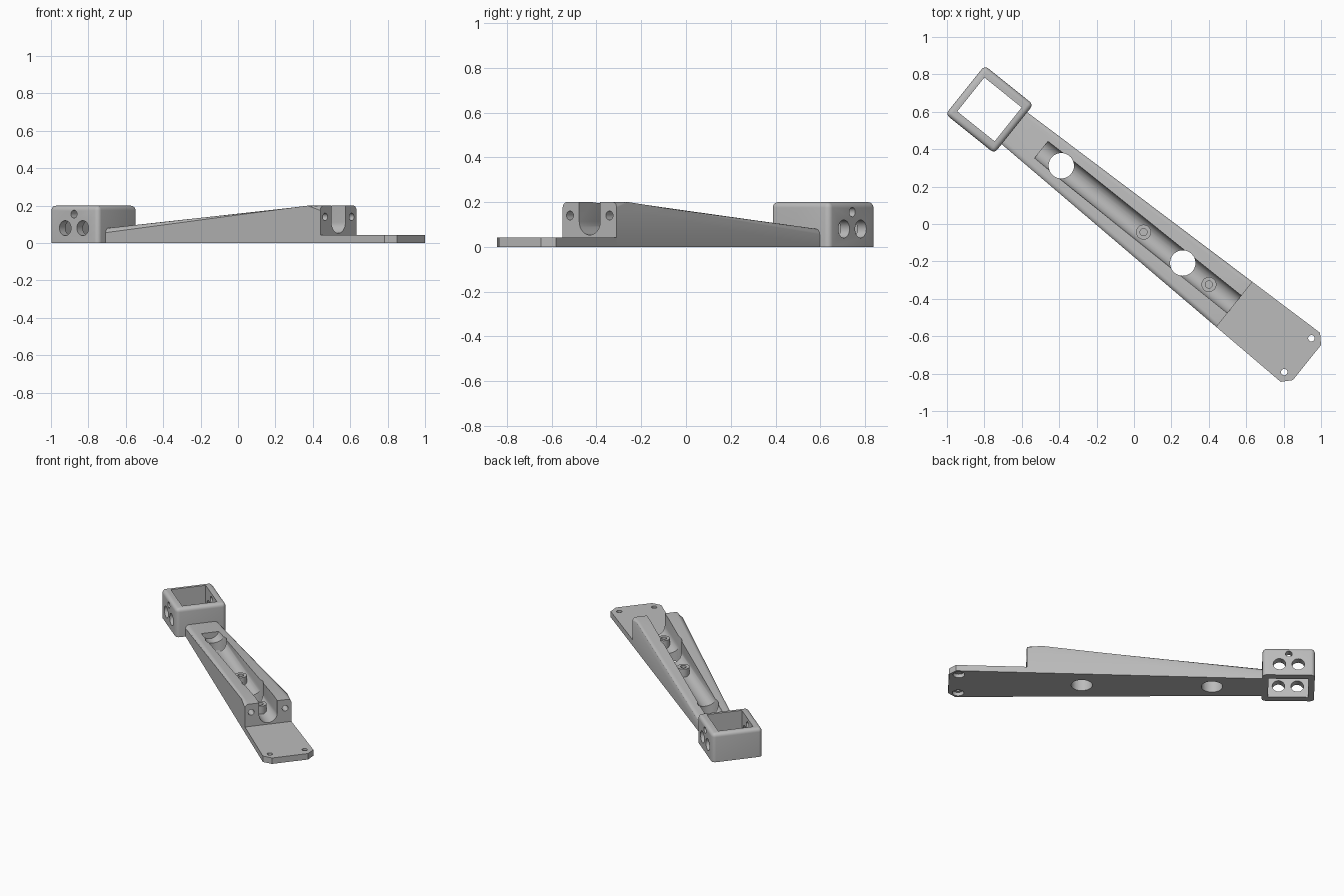
import bpy, bmesh, math
from mathutils import Matrix, Vector

cube = bpy.data.objects.get("Cube")
if cube:
    bpy.data.objects.remove(cube, do_unlink=True)

# The bracket is built along +x, then turned to its diagonal heading
HEADING = Matrix.Rotation(math.radians(-38.7), 4, 'Z')
BOX_X, BOX_Y, BOX_HALF = -0.986, -0.005, 0.167
STEP_X, END_X, HEIGHT, PLATE_Z = 0.688, 1.185, 0.2, 0.042

grey = bpy.data.materials.new("plain grey")
grey.use_nodes = True
grey.diffuse_color = (0.5, 0.5, 0.5, 1)
bsdf = next(n for n in grey.node_tree.nodes if n.type == 'BSDF_PRINCIPLED')
bsdf.inputs["Base Color"].default_value = grey.diffuse_color


def half_width(x):
    return 0.134 + 0.03 * x


def to_object(bm, name):
    bmesh.ops.recalc_face_normals(bm, faces=bm.faces)
    mesh = bpy.data.meshes.new(name)
    bm.to_mesh(mesh)
    bm.free()
    mesh.materials.append(grey)
    obj = bpy.data.objects.new(name, mesh)
    bpy.context.collection.objects.link(obj)
    return obj


def prism(points, place, lo, hi):
    """Solid between two copies of an outline; place(a, b, side) gives a point."""
    bm = bmesh.new()
    ends = [[bm.verts.new(place(a, b, t)) for a, b in points] for t in (lo, hi)]
    bm.faces.new(ends[0])
    bm.faces.new(ends[1][::-1])
    for i in range(len(points)):
        j = (i + 1) % len(points)
        bm.faces.new((ends[0][i], ends[0][j], ends[1][j], ends[1][i]))
    return bm


def cylinder(center, radius, length, axis='Z', sides=40):
    turn = {'X': Matrix.Rotation(math.pi / 2, 4, 'Y'),
            'Y': Matrix.Rotation(math.pi / 2, 4, 'X'), 'Z': Matrix()}[axis]
    bm = bmesh.new()
    bmesh.ops.create_cone(bm, cap_ends=True, segments=sides, radius1=radius,
                          radius2=radius, depth=length,
                          matrix=Matrix.Translation(center) @ turn)
    return bm


def block(center, size):
    bm = bmesh.new()
    bmesh.ops.create_cube(bm, size=1, matrix=Matrix.Translation(center)
                          @ Matrix.Diagonal((*size, 1)))
    return bm


def round_edges(bm, rule, radius):
    edges = [e for e in bm.edges if rule(*(v.co for v in e.verts))]
    bmesh.ops.bevel(bm, geom=edges, offset=radius, segments=5, profile=0.5,
                    affect='EDGES')


def cut(obj, cutters):
    helpers = []
    for bm in cutters:
        helper = to_object(bm, "cutter")
        helper.hide_render = True
        mod = obj.modifiers.new("cut", 'BOOLEAN')
        mod.operation, mod.solver, mod.object = 'DIFFERENCE', 'EXACT', helper
        helpers.append(helper)
    graph = bpy.context.evaluated_depsgraph_get()
    graph.update()
    mesh = bpy.data.meshes.new_from_object(obj.evaluated_get(graph))
    obj.modifiers.clear()
    obj.data = mesh
    for helper in helpers:
        bpy.data.objects.remove(helper, do_unlink=True)


# Square socket with rounded walls
bm = block((BOX_X, BOX_Y, HEIGHT / 2), (2 * BOX_HALF, 2 * BOX_HALF, HEIGHT))
round_edges(bm, lambda a, b: a.z + b.z > HEIGHT * 0.9, 0.025)
socket = to_object(bm, "square_socket")
cutters = [block((BOX_X, BOX_Y, HEIGHT / 2), (0.256, 0.232, 1))]
for dx, z, radius in ((-0.06, 0.08, 0.04), (0.06, 0.08, 0.04), (0, 0.155, 0.021)):
    cutters.append(cylinder((BOX_X + dx, BOX_Y, z), radius, 1, 'Y'))
cut(socket, cutters)

# Tapered, sloping arm
side = [(-0.83, 0), (STEP_X, 0), (STEP_X, HEIGHT), (0.6, HEIGHT), (-0.83, 0.08)]
bm = prism(side, lambda x, z, s: Vector((x, s * half_width(x), z)), -1, 1)
round_edges(bm, lambda a, b: min(a.z, b.z) > 0.05 and abs(a.x - b.x) > 0.01, 0.025)
arm = to_object(bm, "sloping_arm")

# Round-bottomed channel, through holes and end screw holes
R = 0.06
channel = [(R * math.cos(t), 0.113 + R * math.sin(t))
           for t in (math.pi + math.pi * i / 24 for i in range(25))]
channel += [(R, 0.4), (-R, 0.4)]
cutters = [prism(channel, lambda y, z, x: Vector((x, y, z)), -0.635, 0.8)]
cutters += [cylinder((x, 0, 0), 0.068, 1) for x in (-0.498, 0.334)]
cutters += [cylinder((STEP_X, y, 0.14), 0.02, 0.2, 'X') for y in (-0.113, 0.113)]
cut(arm, cutters)

# Hollow screw bosses standing in the channel
for i, x in enumerate((0.067, 0.515)):
    boss = to_object(cylinder((x, -0.002, 0.075), 0.04, 0.07), f"screw_boss_{i + 1}")
    cut(boss, [cylinder((x, -0.002, 0.11), 0.019, 0.1)])

# Thin mounting plate with clipped corners and counterbored holes
corner = END_X - 0.045
edge = [(STEP_X, half_width(STEP_X)), (corner, half_width(corner)), (END_X, 0.12)]
outline = edge + [(x, -y) for x, y in reversed(edge)]
plate = to_object(prism(outline, lambda x, y, z: Vector((x, y, z)), 0, PLATE_Z),
                  "mounting_plate")
cutters = []
for y in (-0.116, 0.116):
    cutters.append(cylinder((1.122, y, 0), 0.017, 0.3))
    cutters.append(cylinder((1.122, y, 0), 0.037, 0.05))
cut(plate, cutters)

# Turn everything to the heading and smooth the rounded surfaces
bpy.ops.object.select_all(action='DESELECT')
for obj in bpy.context.collection.objects:
    if obj.type == 'MESH' and grey.name in obj.data.materials:
        obj.data.transform(HEADING)
        obj.select_set(True)
        bpy.context.view_layer.objects.active = obj
bpy.ops.object.shade_smooth_by_angle(angle=math.radians(35))
